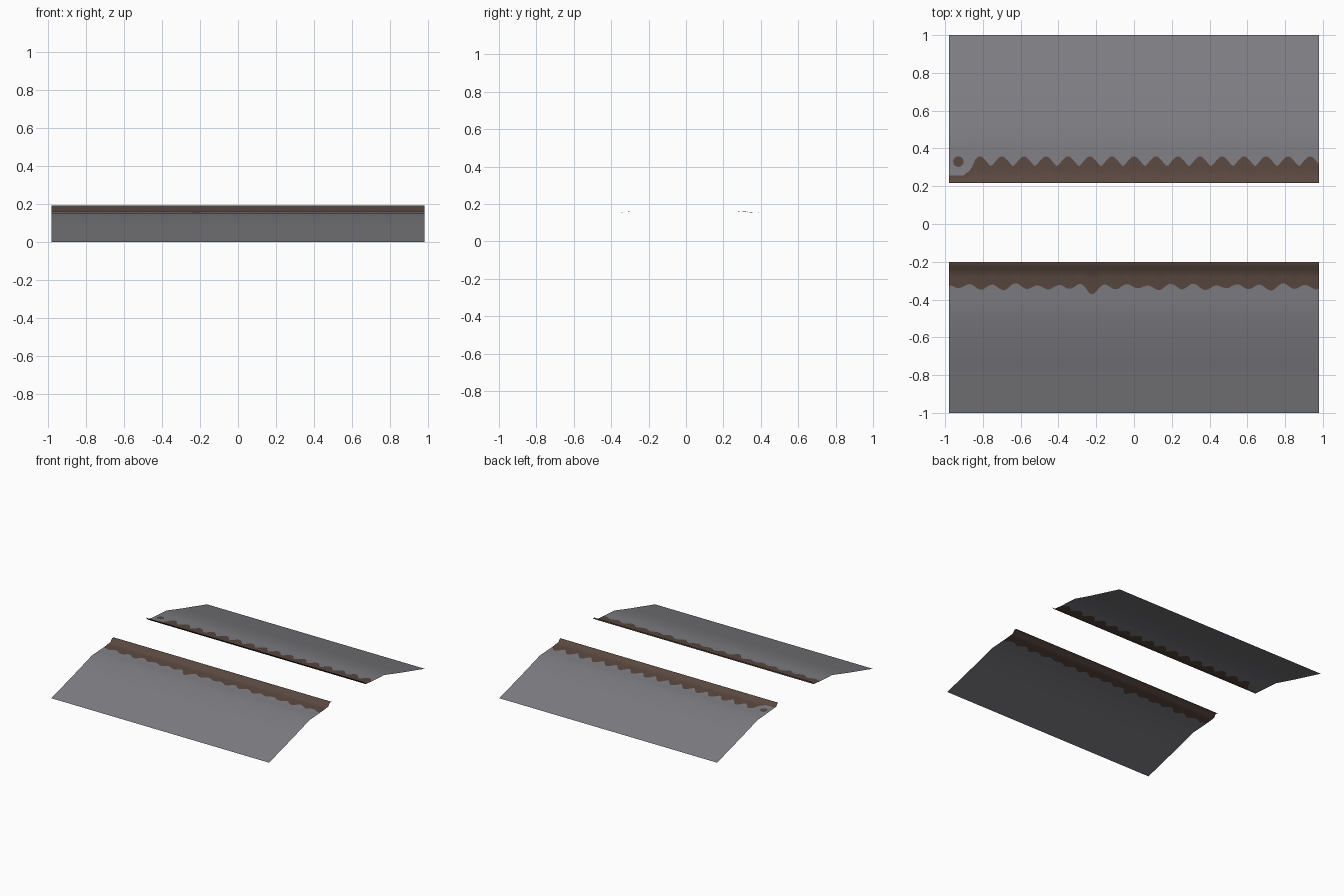
import bpy, bmesh, math

if "Cube" in bpy.data.objects:
    bpy.data.objects.remove(bpy.data.objects["Cube"])

HALF = 0.98      # half length along x
COLS = 196       # slices along x


def material(name, rgb):
    m = bpy.data.materials.new(name)
    m.diffuse_color = (*rgb, 1)
    m.use_nodes = True
    m.node_tree.nodes["Principled BSDF"].inputs["Base Color"].default_value = m.diffuse_color
    return m


grey = material("grey gravel", (0.21, 0.21, 0.228))
brown = material("brown soil", (0.10, 0.064, 0.05))

# Bank cross-section: (distance from the centre line, height)
PROFILE = [(1.0, 0.0), (0.70, 0.083), (0.48, 0.148), (0.31, 0.158),
           (0.24, 0.166), (0.22, 0.19), (0.20, 0.19)]


def height(d):
    for (d0, z0), (d1, z1) in zip(PROFILE, PROFILE[1:]):
        if d1 <= d <= d0:
            return z0 + (z1 - z0) * (d0 - d) / (d0 - d1)
    return 0.19


def back_wave(x):
    # regular scallops, fading into a dip at the left end
    c = 0.5 + 0.5 * math.cos(2 * math.pi * x / 0.1165)
    d = 0.306 + 0.052 * c ** 0.7
    if x < -0.84:
        t = min(1, (-0.84 - x) / 0.06)
        d = d * (1 - t) + 0.257 * t
    return d


def front_wave(x):
    return (0.333 + 0.013 * math.sin(2 * math.pi * x / 0.118 + 0.6)
            + 0.008 * math.sin(9.1 * x + 4.0) * math.cos(31 * x)
            + 0.022 * math.exp(-((x + 0.23) / 0.035) ** 2))


def bank(name, side, wave, inner):
    bm = bmesh.new()
    cols = []
    for i in range(COLS + 1):
        x = -HALF + 2 * HALF * i / COLS
        w = wave(x)
        ds = [1.0, 0.70, 0.48, 0.40, w, w * 0.4 + 0.245 * 0.6, 0.24] + inner
        cols.append([bm.verts.new((x, side * d, height(d))) for d in ds])
    for a, b in zip(cols, cols[1:]):
        for j in range(len(a) - 1):
            quad = [a[j], b[j], b[j + 1], a[j + 1]]
            f = bm.faces.new(quad if side < 0 else quad[::-1])
            f.material_index = int(j >= 4)   # soil inside the wavy line
            f.smooth = True
    me = bpy.data.meshes.new(name)
    bm.to_mesh(me)
    bm.free()
    me.materials.append(grey)
    me.materials.append(brown)
    ob = bpy.data.objects.new(name, me)
    bpy.context.collection.objects.link(ob)


bank("front_bank", -1, front_wave, [0.22, 0.20])
bank("back_bank", 1, back_wave, [0.218])

# Small separate soil patch on the back bank
bm = bmesh.new()
ring = []
for k in range(16):
    a = 2 * math.pi * k / 16
    y = 0.33 + 0.028 * math.sin(a)
    ring.append(bm.verts.new((-0.93 + 0.028 * math.cos(a), y, height(y) + 0.002)))
bm.faces.new(ring)
me = bpy.data.meshes.new("soil_patch")
bm.to_mesh(me)
bm.free()
me.materials.append(brown)
bpy.context.collection.objects.link(bpy.data.objects.new("soil_patch", me))
